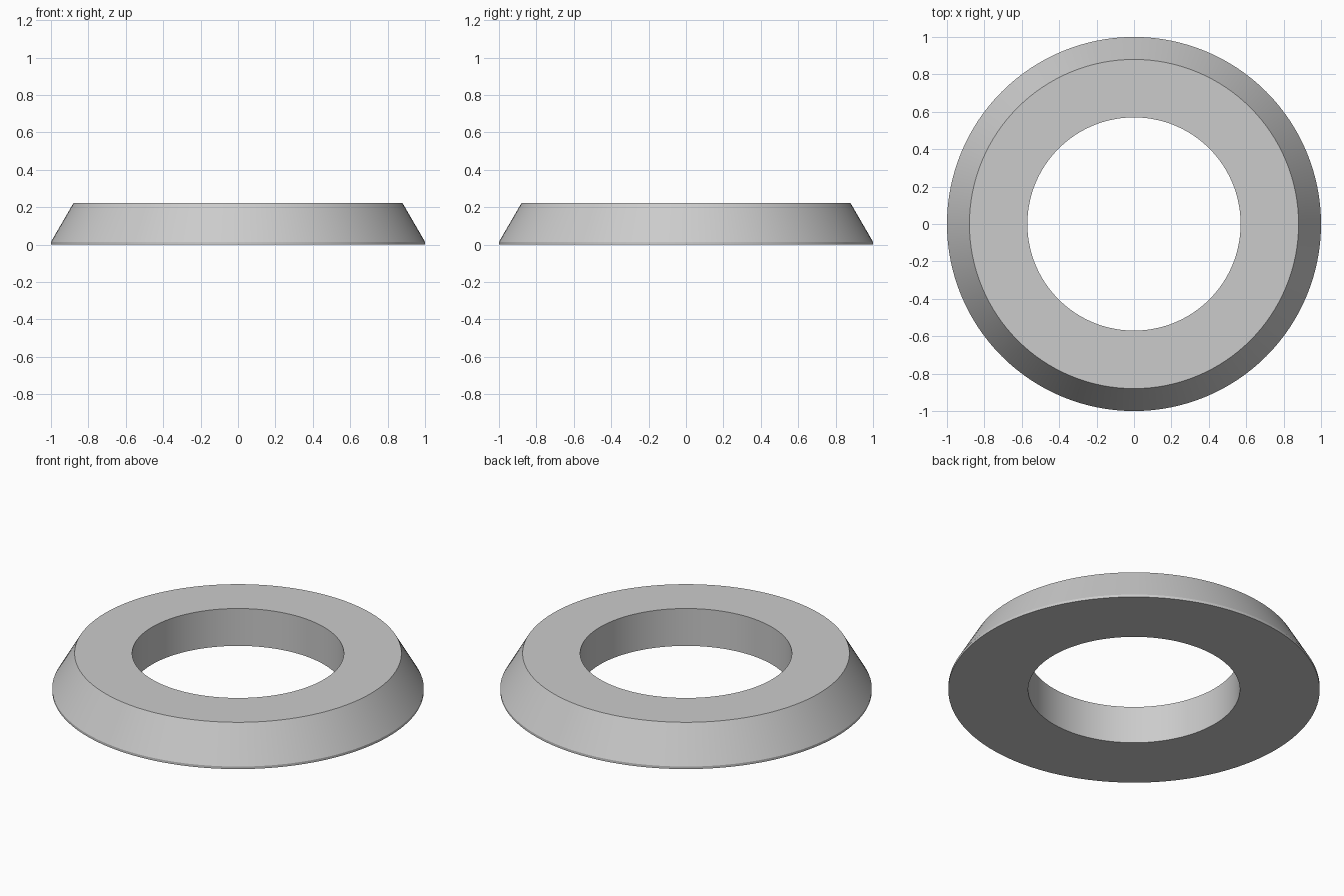
import bpy, bmesh, math

if "Cube" in bpy.data.objects:
    bpy.data.objects.remove(bpy.data.objects["Cube"])

# Ring cross-section (radius, height): small vertical lip, sloped outer wall, straight bore
PROFILE = [(0.57, 0.0), (1.0, 0.0), (1.0, 0.015), (0.88, 0.222), (0.57, 0.222)]
SEGMENTS = 128

# Spin the closed section around the vertical axis
bm = bmesh.new()
verts = [bm.verts.new((r, 0, z)) for r, z in PROFILE]
edges = [bm.edges.new((verts[i], verts[(i + 1) % len(verts)])) for i in range(len(verts))]
bmesh.ops.spin(bm, geom=verts + edges, cent=(0, 0, 0), axis=(0, 0, 1),
               angle=2 * math.pi, steps=SEGMENTS, use_merge=True)
bmesh.ops.remove_doubles(bm, verts=bm.verts, dist=1e-5)
bmesh.ops.recalc_face_normals(bm, faces=bm.faces)

mesh = bpy.data.meshes.new("bevelled_ring")
bm.to_mesh(mesh)
bm.free()
ring = bpy.data.objects.new("bevelled_ring", mesh)
bpy.context.collection.objects.link(ring)

# Smooth round walls with crisp rims
bpy.context.view_layer.objects.active = ring
ring.select_set(True)
bpy.ops.object.shade_smooth_by_angle(angle=math.radians(25))
